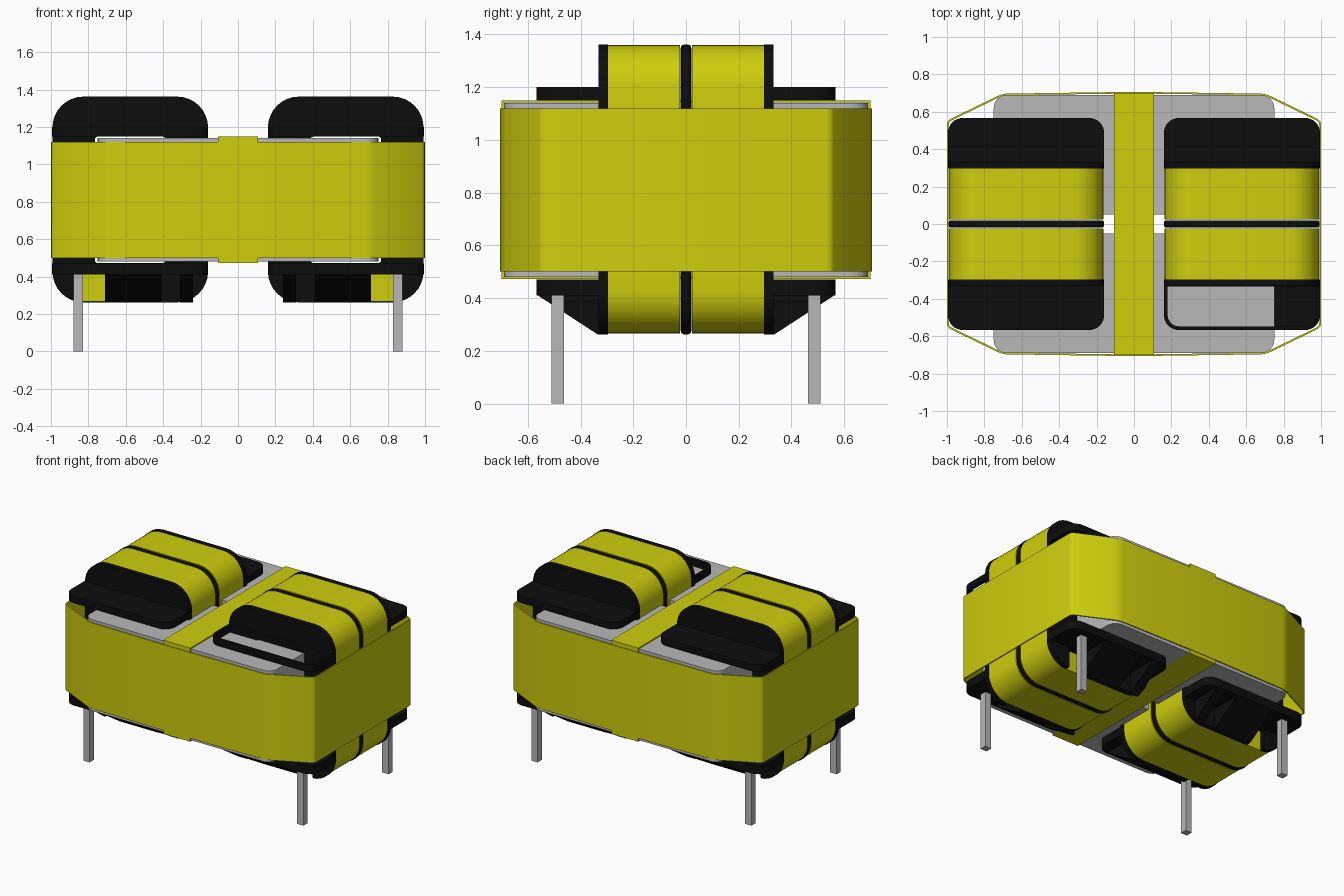
import bpy, bmesh, math

old = bpy.data.objects.get("Cube")
if old:
    bpy.data.objects.remove(old, do_unlink=True)


def material(name, rgb, rough=0.5):
    m = bpy.data.materials.new(name)
    m.use_nodes = True
    m.diffuse_color = (*rgb, 1)
    b = m.node_tree.nodes["Principled BSDF"]
    b.inputs["Base Color"].default_value = (*rgb, 1)
    b.inputs["Roughness"].default_value = rough
    return m


YELLOW = material("yellow tape", (0.62, 0.62, 0.004))
BLACK = material("black plastic", (0.004, 0.004, 0.004))
GREY = material("grey metal", (0.48, 0.48, 0.48))


def rounded(x0, x1, y0, y1, r=(0, 0, 0, 0), n=8):
    """Counter-clockwise rectangle; radii go lower left, lower right, upper right, upper left."""
    if not isinstance(r, tuple):
        r = (r,) * 4
    pts = []
    for i, (cx, cy, sx, sy) in enumerate(((x0, y0, 1, 1), (x1, y0, -1, 1),
                                          (x1, y1, -1, -1), (x0, y1, 1, -1))):
        if r[i] == 0:
            pts.append((cx, cy))
            continue
        for k in range(n + 1):
            a = math.pi + (i + k / n) * math.pi / 2
            pts.append((cx + sx * r[i] + r[i] * math.cos(a),
                        cy + sy * r[i] + r[i] * math.sin(a)))
    return pts


def prism(name, loops, axis, lo, hi, mat, bevel=0):
    """Fill an outline (further loops are holes) and extrude it along an axis."""
    place = {"x": lambda a, b, d: (d, a, b),
             "y": lambda a, b, d: (a, d, b),
             "z": lambda a, b, d: (a, b, d)}[axis]
    bm = bmesh.new()
    edges = []
    for loop in loops:
        vs = [bm.verts.new(place(a, b, lo)) for a, b in loop]
        edges += [bm.edges.new((vs[i - 1], vs[i])) for i in range(len(vs))]
    bmesh.ops.triangle_fill(bm, edges=edges, use_beauty=True)
    ext = bmesh.ops.extrude_face_region(bm, geom=bm.faces[:])
    moved = [g for g in ext["geom"] if isinstance(g, bmesh.types.BMVert)]
    bmesh.ops.translate(bm, verts=moved, vec=place(0, 0, hi - lo))
    bmesh.ops.recalc_face_normals(bm, faces=bm.faces[:])
    me = bpy.data.meshes.new(name)
    bm.to_mesh(me)
    bm.free()
    me.materials.append(mat)
    ob = bpy.data.objects.new(name, me)
    bpy.context.collection.objects.link(ob)
    bpy.ops.object.select_all(action="DESELECT")
    ob.select_set(True)
    bpy.context.view_layer.objects.active = ob
    bpy.ops.object.shade_smooth_by_angle(angle=math.radians(30))
    if bevel:
        mod = ob.modifiers.new("soft edge", "BEVEL")
        mod.width, mod.segments = bevel, 3
        mod.limit_method, mod.angle_limit = "ANGLE", math.radians(40)
    return ob


def span(s, a, b):
    """Interval a..b, mirrored when s is -1."""
    return (a, b) if s > 0 else (-b, -a)


# Core halves, front and back
for sy, end in ((-1, "front"), (1, "back")):
    y0, y1 = span(sy, 0.05, 0.69)
    radii = (0.07, 0.07, 0, 0) if sy < 0 else (0, 0, 0.07, 0.07)
    prism("core_" + end, [rounded(-0.75, 0.75, y0, y1, radii)],
          "z", 0.48, 1.14, GREY)

# Narrow tape loop over the middle of the core
prism("centre_tape", [rounded(-0.70, 0.70, 0.473, 1.15),
                      rounded(-0.691, 0.691, 0.481, 1.141)],
      "x", -0.108, 0.108, YELLOW)

# Wide tape band around the whole body
quarter = [(1.0, 0.53), (0.996, 0.548), (0.985, 0.56), (0.73, 0.684),
           (0.71, 0.692), (0.68, 0.697), (0.11, 0.705)]
band = (quarter + [(-x, y) for x, y in reversed(quarter)]
        + [(-x, -y) for x, y in quarter] + [(x, -y) for x, y in reversed(quarter)])
prism("outer_tape_band", [band, [(x * 0.992, y * 0.988) for x, y in band]],
      "z", 0.50, 1.12, YELLOW)

# Two bobbins
for sx, side in ((1, "left"), (-1, "right")):
    hole = rounded(*span(sx, 0.388, 0.765), 0.472, 1.148)
    outline = rounded(*span(sx, 0.16, 0.992), 0.262, 1.362, 0.165)
    coil = rounded(*span(sx, 0.164, 0.989), 0.266, 1.36, 0.165, 10)

    # End flange outline with a wire slot in the lower edge
    a, b = span(sx, 0.71, 0.83)
    corner = 9
    slot = [(a, 0.262), (a, 0.41), (b, 0.41), (b, 0.262)]
    slotted = outline[:corner] + slot + outline[corner:]
    if sx > 0:    # the slot cuts into the start of the rounded corner
        slotted = [p for p in slotted if p in slot or p[1] > 0.4 or not a < p[0] < b]
        slotted = outline[:corner] + slot[:3] + [(b, 0.2625)] + \
            [p for p in outline[corner:] if p[0] > b + 0.003 or p[1] > 0.5]
    else:
        slotted = [p for p in outline[:corner] if p[0] < a - 0.003] + \
            [(a, 0.2625)] + slot[1:] + outline[corner:]

    # Middle flange
    prism(f"middle_flange_{side}", [outline, hole], "y", -0.02, 0.02, BLACK, 0.014)

    for sy, end in ((-1, "front"), (1, "back")):
        tag = f"{end}_{side}"
        # Winding
        prism("winding_" + tag, [coil, hole], "y", *span(sy, 0.023, 0.296), YELLOW)
        # End flange
        prism("end_flange_" + tag, [slotted, hole], "y", *span(sy, 0.296, 0.332), BLACK)

        # Upper ledge, one of them an open rim
        x0, x1 = span(sx, 0.16, 0.995)
        y0, y1 = span(sy, 0.30, 0.567)
        radii = (0.08, 0.08, 0, 0) if sy < 0 else (0, 0, 0.08, 0.08)
        plate = rounded(x0, x1, y0, y1, radii)
        loops = [plate]
        if sx > 0 and sy < 0:
            loops.append(rounded(x0 + 0.02, x1 - 0.02, y0 + 0.02, -0.335,
                                 (0.06, 0.06, 0, 0)))
        prism("upper_ledge_" + tag, loops, "z", 1.15, 1.20, BLACK)

        # Lower ledge that holds the pins
        prism("pin_ledge_" + tag, [plate], "z", 0.41, 0.47, BLACK)

        # Sloped ribs under the pin ledge
        rib = [(sy * 0.32, 0.262), (sy * 0.335, 0.262),
               (sy * 0.565, 0.412), (sy * 0.32, 0.412)]
        for i, (r0, r1) in enumerate(((0.24, 0.31), (0.41, 0.71))):
            prism(f"rib_{i + 1}_{tag}", [rib], "x", *span(sx, r0, r1), BLACK)

        # Pin
        prism("pin_" + tag, [rounded(*span(sx, 0.83, 0.88), *span(sy, 0.463, 0.511))],
              "z", 0.0, 0.42, GREY)
